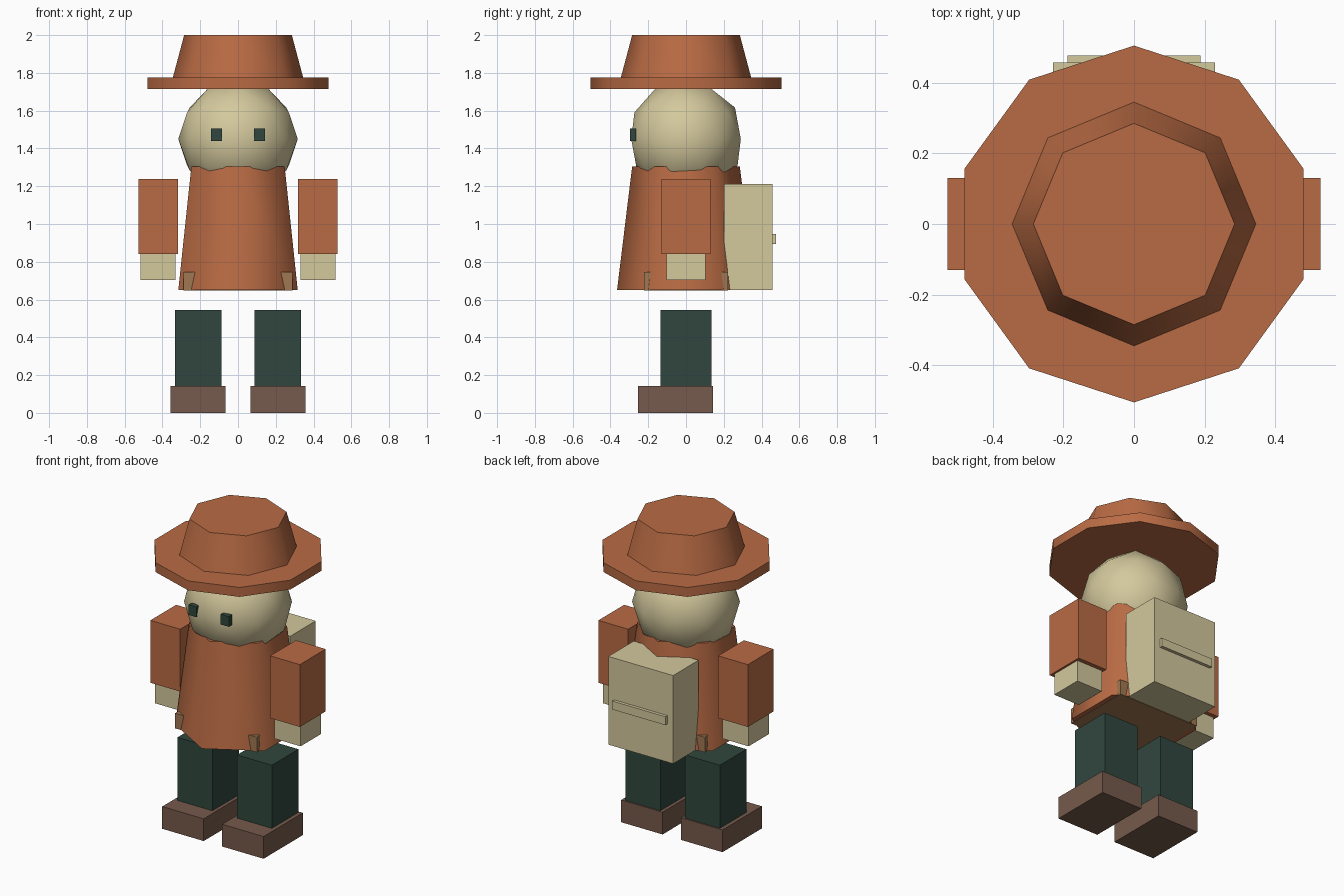
import bpy
import math

if "Cube" in bpy.data.objects:
    bpy.data.objects.remove(bpy.data.objects["Cube"])


def material(name, rgb):
    m = bpy.data.materials.new(name)
    m.diffuse_color = (*rgb, 1.0)
    m.use_nodes = True
    m.node_tree.nodes["Principled BSDF"].inputs["Base Color"].default_value = m.diffuse_color
    return m


ORANGE = material("rust_orange", (0.485, 0.147, 0.058))
CREAM = material("pale_cream", (0.655, 0.578, 0.335))
GREEN = material("dark_green", (0.030, 0.062, 0.048))
BROWN = material("boot_brown", (0.181, 0.102, 0.072))
TAN = material("belt_tan", (0.352, 0.188, 0.085))


def box(name, x, y, z, mat):
    """Box from its (low, high) range on each axis."""
    spans = (x, y, z)
    bpy.ops.mesh.primitive_cube_add(size=1, location=[(a + b) / 2 for a, b in spans])
    ob = bpy.context.object
    ob.name = name
    ob.scale = [b - a for a, b in spans]
    bpy.ops.object.transform_apply(location=False, rotation=False, scale=True)
    ob.data.materials.append(mat)
    return ob


def pair(name, x, y, z, mat):
    """Matching boxes on the left and right sides."""
    box("right_" + name, x, y, z, mat)
    box("left_" + name, (-x[1], -x[0]), y, z, mat)


def smooth_sides():
    bpy.ops.object.shade_smooth_by_angle(angle=math.radians(62))


def frustum(name, sides, r_low, r_high, z, mat):
    """Tapered prism with smooth sides and crisp rims."""
    bpy.ops.mesh.primitive_cone_add(vertices=sides, radius1=r_low, radius2=r_high,
                                    depth=z[1] - z[0], location=(0, 0, sum(z) / 2))
    ob = bpy.context.object
    ob.name = name
    ob.data.materials.append(mat)
    smooth_sides()
    return ob


# Hat
frustum("hat_brim", 10, 0.505, 0.505, (1.715, 1.775), ORANGE)
frustum("hat_crown", 8, 0.345, 0.285, (1.775, 2.0), ORANGE)

# Head and eyes
bpy.ops.mesh.primitive_ico_sphere_add(subdivisions=2, radius=1, location=(0, 0, 1.45),
                                      rotation=(0, 0, -math.pi / 2))
head = bpy.context.object
head.name = "head"
bpy.ops.object.transform_apply(location=False, rotation=True, scale=False)
head.scale = (0.316, 0.305, 0.316)
bpy.ops.object.transform_apply(location=False, rotation=False, scale=True)
head.data.materials.append(CREAM)
smooth_sides()
pair("eye", (0.086, 0.143), (-0.297, -0.265), (1.44, 1.505), GREEN)

# Six-sided coat and the belt whose corners poke through it
frustum("coat", 6, 0.365, 0.285, (0.65, 1.305), ORANGE)
box("belt", (-0.288, 0.288), (-0.222, 0.222), (0.648, 0.745), TAN)

# Arms
pair("sleeve", (0.318, 0.528), (-0.13, 0.13), (0.84, 1.238), ORANGE)
pair("hand", (0.33, 0.515), (-0.104, 0.104), (0.703, 0.85), CREAM)

# Legs
pair("leg", (0.087, 0.333), (-0.134, 0.134), (0.142, 0.545), GREEN)
pair("boot", (0.065, 0.358), (-0.253, 0.143), (0.0, 0.142), BROWN)

# Backpack
box("backpack", (-0.229, 0.229), (0.20, 0.457), (0.65, 1.213), CREAM)
box("backpack_strap", (-0.188, 0.188), (0.44, 0.477), (0.893, 0.947), CREAM)
